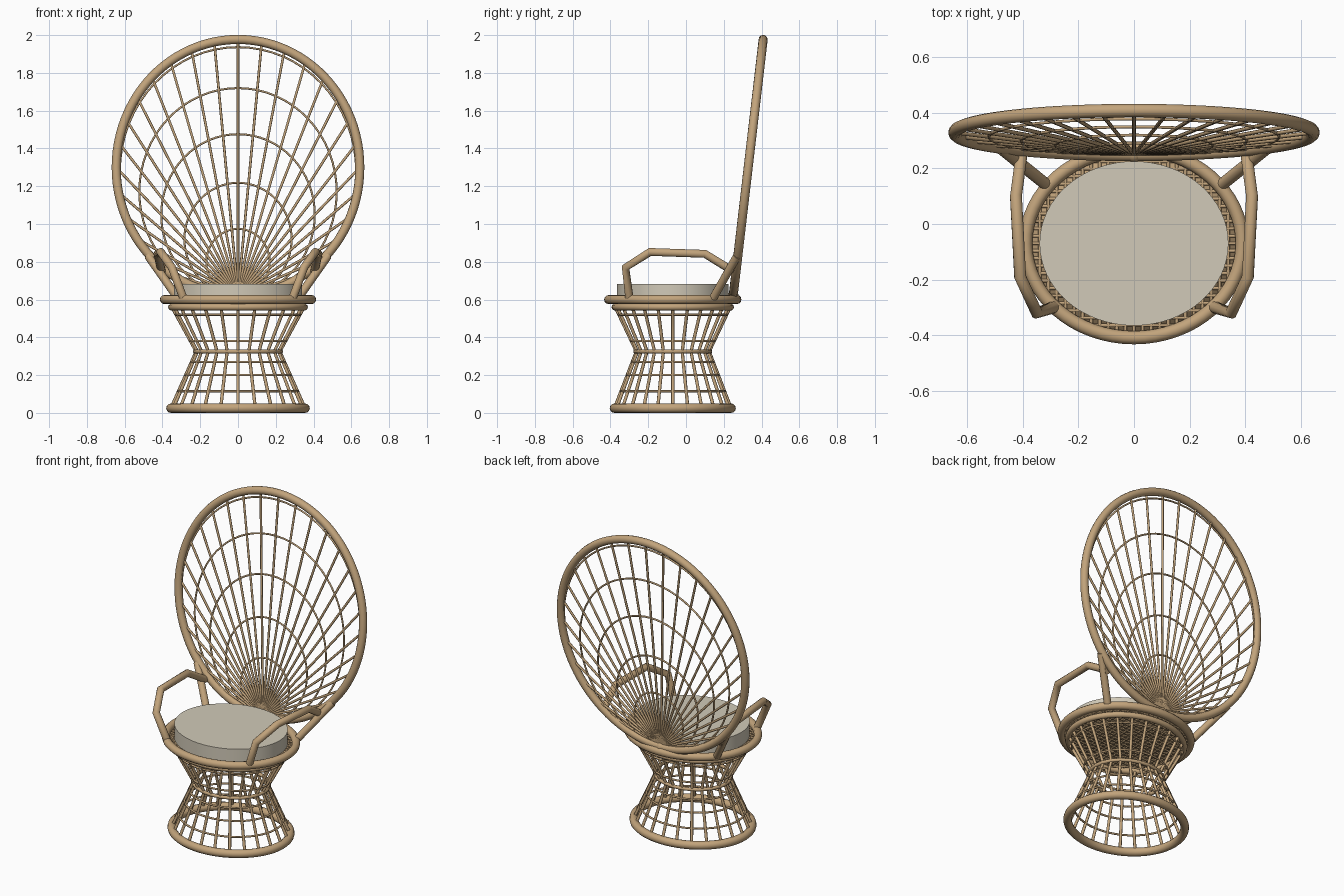
import bpy, bmesh
from math import sin, cos, pi, sqrt

cube = bpy.data.objects.get("Cube")
if cube:
    bpy.data.objects.remove(cube, do_unlink=True)


def material(name, color):
    m = bpy.data.materials.new(name)
    m.use_nodes = True
    m.diffuse_color = (*color, 1)
    m.node_tree.nodes["Principled BSDF"].inputs["Base Color"].default_value = (*color, 1)
    return m


CANE = material("cane", (0.54, 0.37, 0.20))
FABRIC = material("cushion fabric", (0.64, 0.59, 0.48))
CY = -0.07          # seat centre in y
SQUASH = 0.87       # seat and base are slightly oval


def add_mesh(name, mesh, mat):
    mesh.materials.clear()
    mesh.materials.append(mat)
    ob = bpy.data.objects.new(name, mesh)
    bpy.context.collection.objects.link(ob)
    return ob


def canes(name, paths, radius, closed=False, sides=2):
    """One mesh of round canes, each following a list of points."""
    cu = bpy.data.curves.new(name, "CURVE")
    cu.dimensions = "3D"
    cu.bevel_depth = radius
    cu.bevel_resolution = sides
    cu.use_fill_caps = True
    for path in paths:
        s = cu.splines.new("POLY")
        s.points.add(len(path) - 1)
        for p, co in zip(s.points, path):
            p.co = (*co, 1)
        s.use_cyclic_u = closed
        s.use_smooth = True
    tmp = bpy.data.objects.new(name + " path", cu)
    bpy.context.collection.objects.link(tmp)
    dg = bpy.context.evaluated_depsgraph_get()
    mesh = bpy.data.meshes.new_from_object(tmp.evaluated_get(dg))
    bpy.data.objects.remove(tmp, do_unlink=True)
    return add_mesh(name, mesh, CANE)


def oval(a, z, n=64):
    return [(a * cos(2 * pi * i / n), CY + a * SQUASH * sin(2 * pi * i / n), z)
            for i in range(n)]


def disc(name, a, z0, z1, mat, bevel=0):
    bm = bmesh.new()
    lower = [bm.verts.new(p) for p in oval(a, z0)]
    upper = [bm.verts.new(p) for p in oval(a, z1)]
    bm.faces.new(lower[::-1])
    bm.faces.new(upper)
    for i in range(len(lower)):
        j = (i + 1) % len(lower)
        bm.faces.new((lower[i], lower[j], upper[j], upper[i]))
    if bevel:
        rims = [e for e in bm.edges if abs(e.verts[0].co.z - e.verts[1].co.z) < 1e-5]
        bmesh.ops.bevel(bm, geom=rims, offset=bevel, segments=3, profile=0.5, affect="EDGES")
    for f in bm.faces:
        f.smooth = abs(f.normal.z) < 0.98
    mesh = bpy.data.meshes.new(name)
    bm.to_mesh(mesh)
    bm.free()
    return add_mesh(name, mesh, mat)


# Base: floor ring, waist ring, hourglass uprights and thin hoops
canes("base_ring", [oval(0.355, 0.025)], 0.025, True, 4)
canes("under_seat_ring", [oval(0.352, 0.56)], 0.018, True, 3)
canes("waist_ring", [oval(0.228, 0.325)], 0.011, True)


def base_radius(z):
    if z < 0.325:
        return 0.222 + 0.13 * (0.325 - z) / 0.295
    return 0.222 + 0.122 * (z - 0.325) / 0.225


N = 24
uprights = []
for i in range(N):
    t = 2 * pi * i / N
    uprights.append([(base_radius(z) * sin(t), CY - base_radius(z) * SQUASH * cos(t), z)
                     for z in (0.03, 0.325, 0.56)])
canes("base_uprights", uprights, 0.009)
canes("base_hoops", [oval(base_radius(z) + 0.002, z) for z in (0.115, 0.2, 0.27, 0.38, 0.52)],
      0.006, True)

# Seat: thick ring, woven panel and cushion
canes("seat_ring", [oval(0.39, 0.6)], 0.024, True, 4)
disc("seat_panel", 0.375, 0.583, 0.59, CANE)
weave = []
A, B = 0.37, 0.37 * SQUASH
for i in range(-11, 12):
    u = i / 12
    h = sqrt(1 - u * u)
    for z in (0.582, 0.591):
        weave.append([(A * u, CY - B * h, z), (A * u, CY + B * h, z)])
        weave.append([(-A * h, CY + B * u, z), (A * h, CY + B * u, z)])
canes("seat_weave", weave, 0.006, sides=1)
disc("seat_cushion", 0.34, 0.595, 0.682, FABRIC, 0.012)

# Fan back: leaning oval rim, spokes from a low hub, scaled arcs
HUB, TOP, HALF = 0.622, 1.977, 0.645


def fan(t, s=1.0):
    z = HUB + s * (TOP - HUB) * (1 + cos(t)) / 2
    return (s * HALF * sin(t), 0.25 + 0.117 * (z - HUB), z)


STEP = pi / 16
canes("back_rim", [[fan(2 * pi * i / 96) for i in range(96)]], 0.024, True, 4)
canes("back_spokes", [[fan(pi), fan(k * STEP)] for k in range(-14, 15)], 0.007)
canes("back_arcs", [[fan(k * STEP / 2, s) for k in range(-28, 29)]
                    for s in (0.26, 0.44, 0.63, 0.81, 0.97)], 0.0055)
bpy.ops.mesh.primitive_uv_sphere_add(segments=16, ring_count=8, radius=0.028, location=fan(pi))
hub = bpy.context.object
hub.name = "back_hub"
hub.data.materials.append(CANE)
bpy.ops.object.shade_smooth()

# Arms and braces, mirrored left and right
ARM = [(0.29, -0.30, 0.61), (0.35, -0.32, 0.77), (0.41, -0.19, 0.852),
       (0.425, 0.10, 0.842), (0.405, 0.25, 0.75)]
BRACE = [(0.32, 0.145, 0.61), (0.475, 0.27, 0.83)]
for side, sx in (("left", 1), ("right", -1)):
    for part, path in (("arm", ARM), ("brace", BRACE)):
        canes(f"{side}_{part}", [[(sx * x, y, z) for x, y, z in path]], 0.022, sides=4)
